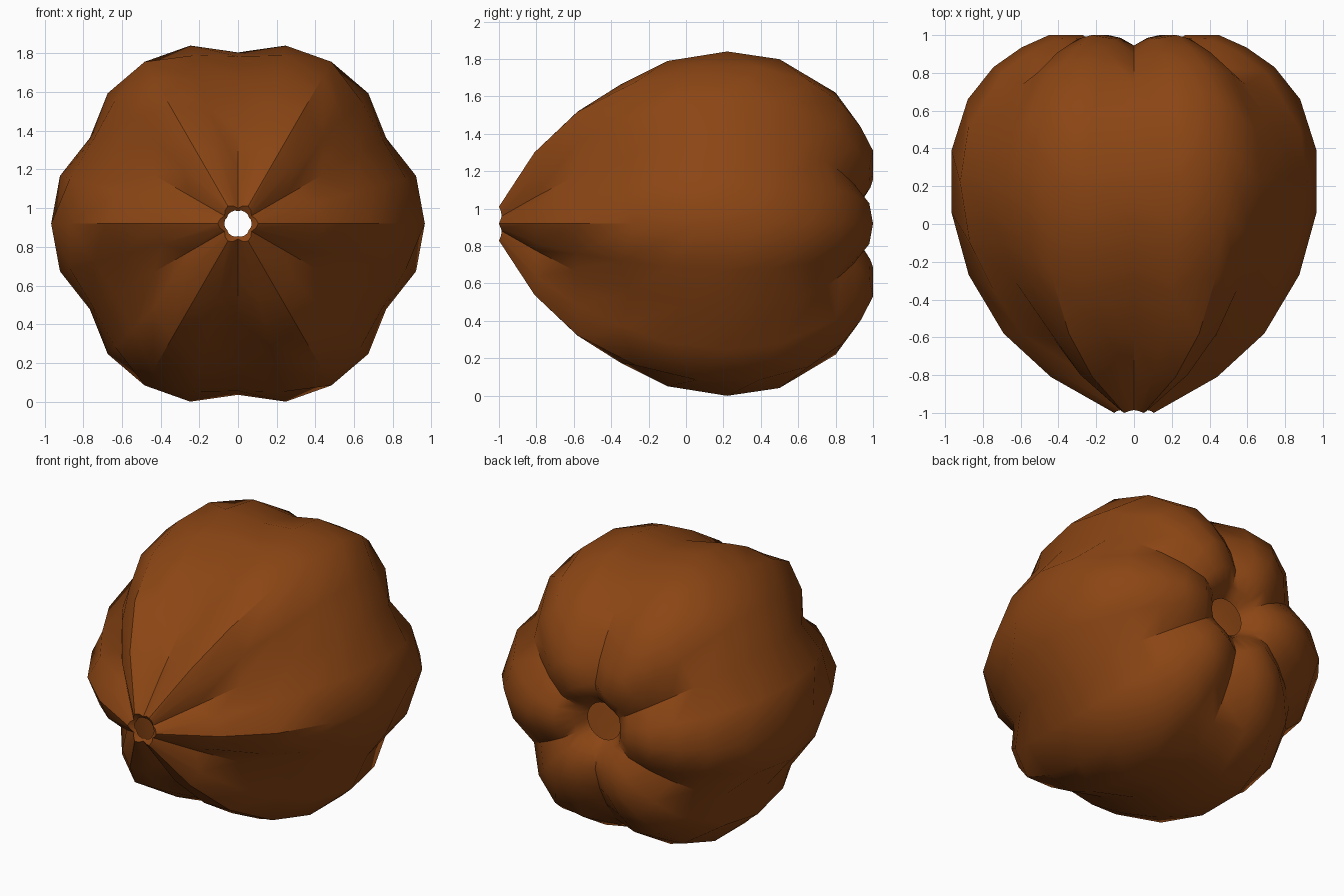
import bpy, bmesh, math

if "Cube" in bpy.data.objects:
    bpy.data.objects.remove(bpy.data.objects["Cube"])

# Profiles (radius, y) running front to back: lobe crest, lobe shoulder, groove
crest = [(.07, -.975), (.105, -1), (.44, -.81), (.69, -.58), (.875, -.27), (.966, .06), (.966, .39),
         (.88, .66), (.745, .83), (.595, .935), (.45, 1), (.27, 1), (.17, .93), (.12, .85)]
shoulder = [(.07, -.975), (.095, -.99), (.40, -.80), (.62, -.58), (.77, -.35), (.90, -.10), (.953, .22),
            (.91, .50), (.725, .80), (.57, .91), (.42, .98), (.27, .985), (.17, .92), (.12, .85)]
groove = [(.065, -.97), (.08, -.985), (.29, -.80), (.50, -.60), (.73, -.30), (.865, 0), (.885, .25),
          (.80, .58), (.68, .74), (.55, .83), (.42, .90), (.28, .945), (.18, .92), (.12, .85)]
pattern = [crest, shoulder, groove, shoulder]
CENTRE_Z = 0.92
SEGMENTS = 24

brown = bpy.data.materials.new("nut brown")
brown.diffuse_color = (.258, .06, .007, 1)
brown.use_nodes = True
brown.node_tree.nodes["Principled BSDF"].inputs["Base Color"].default_value = brown.diffuse_color

# Six-lobed hollow shell, open at both ends
bm = bmesh.new()
columns = []
for i in range(SEGMENTS):
    a = 2 * math.pi * i / SEGMENTS
    columns.append([bm.verts.new((r * math.cos(a), y, CENTRE_Z + r * math.sin(a)))
                    for r, y in pattern[i % 4]])
for i in range(SEGMENTS):
    a, b = columns[i], columns[(i + 1) % SEGMENTS]
    for j in range(len(a) - 1):
        bm.faces.new((a[j], a[j + 1], b[j + 1], b[j]))
# Make normals point outward
bm.normal_update()
widest = max(bm.faces, key=lambda f: f.calc_center_median().x)
if widest.normal.x < 0:
    bmesh.ops.reverse_faces(bm, faces=bm.faces[:])
mesh = bpy.data.meshes.new("lobed_shell")
bm.to_mesh(mesh)
bm.free()
mesh.materials.append(brown)
shell = bpy.data.objects.new("lobed_shell", mesh)
bpy.context.collection.objects.link(shell)

# Smooth lobes with crisp grooves
bpy.context.view_layer.objects.active = shell
shell.select_set(True)
bpy.ops.object.shade_smooth_by_angle(angle=math.radians(40))
